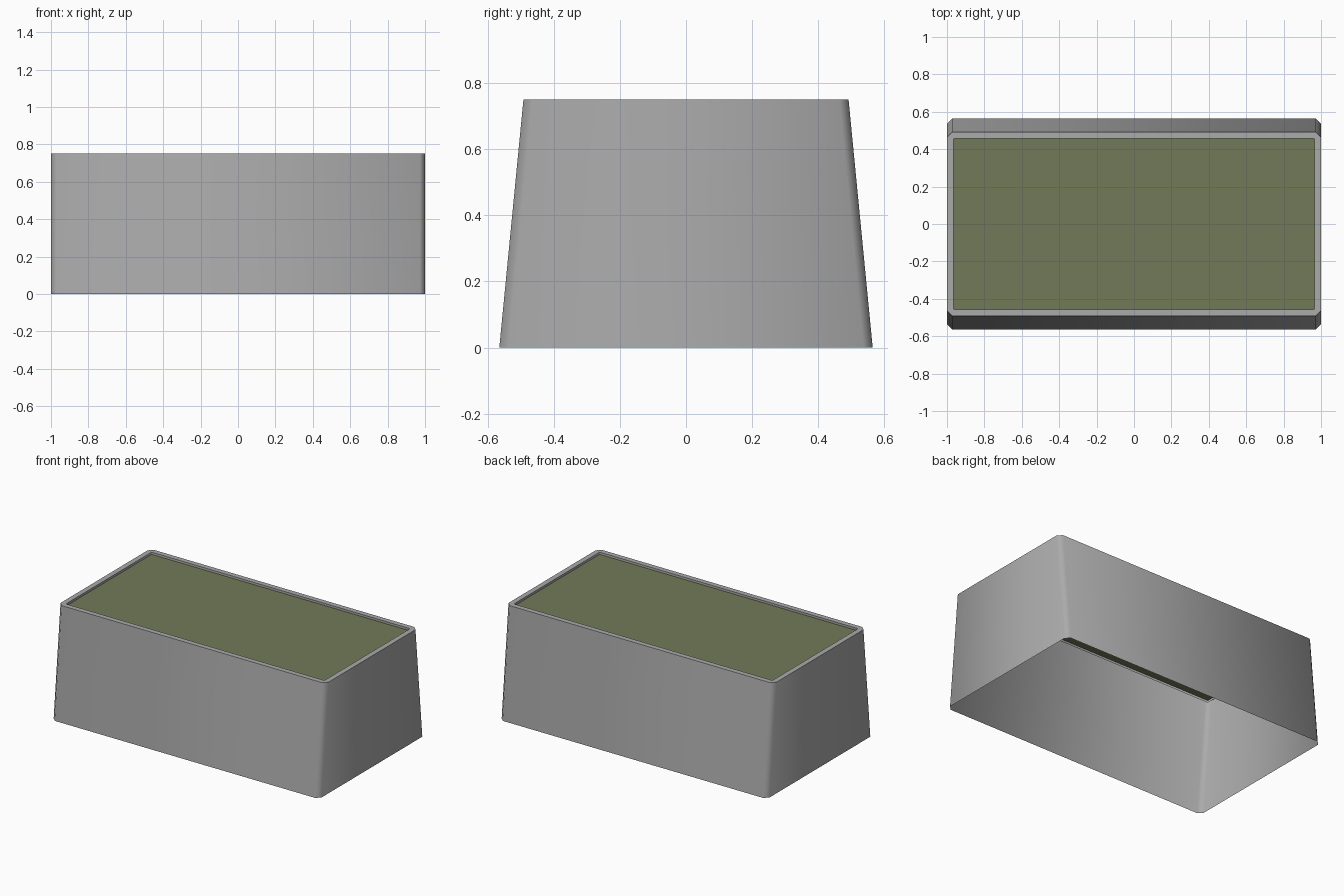
import bpy, bmesh, math

if "Cube" in bpy.data.objects:
    bpy.data.objects.remove(bpy.data.objects["Cube"])

H = 0.75


def material(name, rgb):
    m = bpy.data.materials.new(name)
    m.diffuse_color = (*rgb, 1)
    m.use_nodes = True
    m.node_tree.nodes["Principled BSDF"].inputs["Base Color"].default_value = m.diffuse_color
    return m


def outline(x, y, c):
    """Rectangle with cut corners, anticlockwise."""
    return [(x - c, -y), (x, -y + c), (x, y - c), (x - c, y),
            (-x + c, y), (-x, y - c), (-x, -y + c), (-x + c, -y)]


def make_object(name, bm, mat):
    mesh = bpy.data.meshes.new(name)
    bm.to_mesh(mesh)
    bm.free()
    mesh.materials.append(mat)
    ob = bpy.data.objects.new(name, mesh)
    bpy.context.collection.objects.link(ob)
    return ob


def add_ring(bm, pts, z):
    return [bm.verts.new((x, y, z)) for x, y in pts]


grey = material("concrete_grey", (0.41, 0.405, 0.405))
green = material("soil_green", (0.165, 0.195, 0.1))

# Open-bottomed tapered shell, rim and short inner lip
bm = bmesh.new()
rings = [add_ring(bm, outline(1.0, 0.565, 0.028), 0),
         add_ring(bm, outline(1.0, 0.492, 0.028), H),
         add_ring(bm, outline(0.965, 0.457, 0.004), H),
         add_ring(bm, outline(0.965, 0.457, 0.004), H - 0.03)]
for low, high in zip(rings, rings[1:]):
    for i in range(8):
        j = (i + 1) % 8
        bm.faces.new((low[i], low[j], high[j], high[i]))
planter = make_object("planter_shell", bm, grey)
bpy.context.view_layer.objects.active = planter
planter.select_set(True)
bpy.ops.object.shade_smooth_by_angle(angle=math.radians(60))

# Soil sheet just under the rim
bm = bmesh.new()
bm.faces.new(add_ring(bm, outline(0.965, 0.457, 0.004), H - 0.015))
make_object("soil", bm, green)
